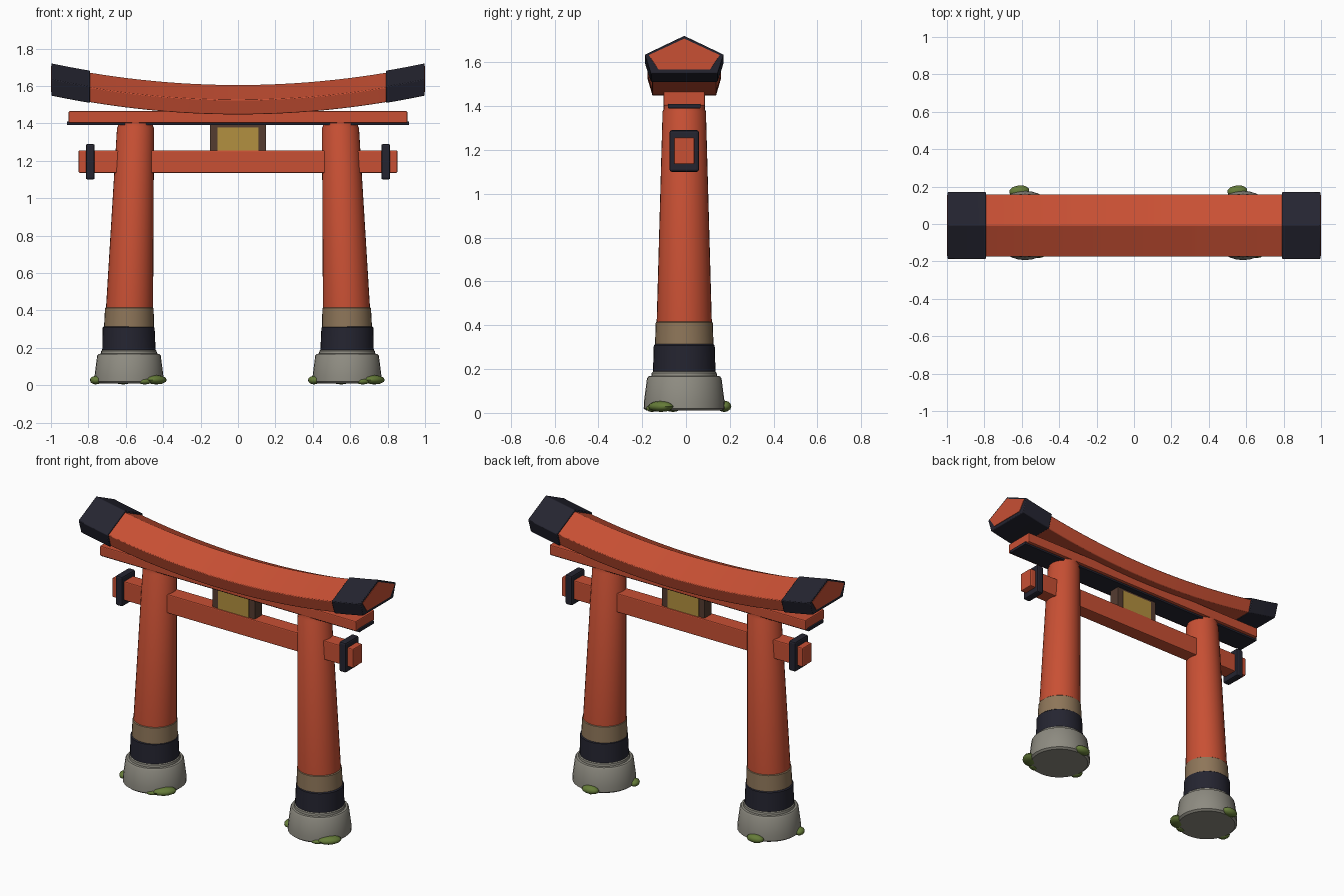
import bpy, bmesh, math
from mathutils import Matrix, Vector

if "Cube" in bpy.data.objects:
    bpy.data.objects.remove(bpy.data.objects["Cube"])

YC = -0.008   # depth centre of the gate


def mat(name, rgb):
    m = bpy.data.materials.new(name)
    m.diffuse_color = (*rgb, 1)
    m.use_nodes = True
    m.node_tree.nodes["Principled BSDF"].inputs["Base Color"].default_value = m.diffuse_color
    return m


RED = mat("vermilion", (0.58, 0.08, 0.034))
BLACK = mat("ink_black", (0.018, 0.018, 0.03))
STONE = mat("stone_grey", (0.27, 0.26, 0.22))
TAN = mat("rope_tan", (0.27, 0.18, 0.10))
GOLD = mat("plaque_gold", (0.45, 0.28, 0.05))
BROWN = mat("dark_wood", (0.09, 0.045, 0.03))
MOSS = mat("moss_green", (0.13, 0.20, 0.04))


def finish(name, bm, material, bevel=0.0, smooth=True):
    bmesh.ops.recalc_face_normals(bm, faces=bm.faces[:])
    me = bpy.data.meshes.new(name)
    bm.to_mesh(me)
    bm.free()
    me.materials.append(material)
    ob = bpy.data.objects.new(name, me)
    bpy.context.collection.objects.link(ob)
    if bevel:
        b = ob.modifiers.new("edge_bevel", 'BEVEL')
        b.width, b.segments, b.limit_method = bevel, 2, 'ANGLE'
    if smooth:
        bpy.ops.object.select_all(action='DESELECT')
        ob.select_set(True)
        bpy.context.view_layer.objects.active = ob
        bpy.ops.object.shade_smooth_by_angle(angle=math.radians(35))
    return ob


def box(name, material, x, y, z, bevel=0.006):
    """Box from (min, max) in x and z, and a half depth y."""
    bm = bmesh.new()
    size = Matrix.Diagonal((x[1] - x[0], 2 * y, z[1] - z[0], 1))
    pos = Matrix.Translation((sum(x) / 2, YC, sum(z) / 2))
    bmesh.ops.create_cube(bm, size=1, matrix=pos @ size)
    return finish(name, bm, material, bevel, smooth=False)


def loft(bm, rings):
    """Closed skin over rings of points with end faces."""
    vs = [[bm.verts.new(p) for p in r] for r in rings]
    n = len(rings[0])
    for a, b in zip(vs, vs[1:]):
        for i in range(n):
            j = (i + 1) % n
            bm.faces.new((a[i], a[j], b[j], b[i]))
    bm.faces.new(vs[0])
    bm.faces.new(vs[-1])


def round_part(name, material, profile, sides=32):
    """Stack of circles given as (centre x, radius, z)."""
    bm = bmesh.new()
    loft(bm, [[(cx + r * math.cos(2 * math.pi * i / sides),
                YC + r * math.sin(2 * math.pi * i / sides), z)
               for i in range(sides)] for cx, r, z in profile])
    return finish(name, bm, material)


# --- Curved roof beam: pentagon section swept along a shallow sag ---
def sag(x):
    return 1.606 + 0.105 * x * x


def section(x, half):
    (_, top), (w, mid), (b, low) = half
    pts = [(0, top), (w, mid), (b, low), (-b, low), (-w, mid)]
    return [(x, YC + y, sag(x) + z) for y, z in pts]


def sweep(name, material, x0, x1, steps, half, bevel=0.004):
    bm = bmesh.new()
    loft(bm, [section(x0 + (x1 - x0) * i / steps, half) for i in range(steps + 1)])
    return finish(name, bm, material, bevel)


BODY = ((0, 0), (0.168, -0.08), (0.145, -0.158))
CAP = ((0, 0.011), (0.18, -0.075), (0.152, -0.162))
INSET = ((0, -0.003), (0.162, -0.078), (0.118, -0.143))
sweep("roof_beam", RED, -0.85, 0.85, 28, BODY)
for side, s in (("left", -1), ("right", 1)):
    sweep(f"roof_cap_{side}", BLACK, s * 0.792, s * 0.997, 4, CAP)
    sweep(f"roof_end_plate_{side}", RED, s * 0.994, s * 1.0, 1, INSET, 0)

# --- Straight beams ---
box("upper_beam", RED, (-0.905, 0.905), 0.095, (1.402, 1.466))
box("upper_beam_underside", BLACK, (-0.915, 0.915), 0.074, (1.39, 1.41), 0.003)
box("lower_beam", RED, (-0.852, 0.852), 0.047, (1.135, 1.256))
for side, s in (("left", -1), ("right", 1)):
    box(f"beam_band_{side}", BLACK, (s * 0.79 - 0.024, s * 0.79 + 0.024),
        0.067, (1.10, 1.29), 0.01)

# --- Name plaque, blank on both faces ---
box("plaque_frame", BROWN, (-0.15, 0.15), 0.036, (1.25, 1.395), 0.003)
box("plaque_panel", GOLD, (-0.11, 0.11), 0.041, (1.25, 1.378), 0.003)

# --- Pillars, leaning slightly inward, with feet ---
for side, s in (("left", -1), ("right", 1)):
    c = s * 0.583
    round_part(f"pillar_{side}", RED,
               [(s * 0.583, 0.128, 0.18), (s * 0.58, 0.126, 0.41),
                (s * 0.548, 0.099, 1.375), (s * 0.548, 0.094, 1.385),
                (s * 0.548, 0.094, 1.41)])
    round_part(f"rope_wrap_{side}", TAN,
               [(c, 0.134, 0.30), (s * 0.581, 0.130, 0.412), (s * 0.581, 0.124, 0.417)])
    round_part(f"pillar_collar_{side}", BLACK,
               [(c, 0.137, 0.175), (c, 0.143, 0.181), (s * 0.585, 0.139, 0.308),
                (s * 0.585, 0.132, 0.314)])
    round_part(f"stone_base_{side}", STONE,
               [(c, 0.172, 0.01), (c, 0.185, 0.02), (c, 0.184, 0.05),
                (c, 0.170, 0.158), (c, 0.163, 0.167), (c, 0.15, 0.169),
                (c, 0.148, 0.183), (c, 0.142, 0.189)])
    # Moss clumps around the foot: offset x, y, radii, turn
    bm = bmesh.new()
    for x, y, rx, ry, rz, turn in ((0.145, -0.115, 0.07, 0.045, 0.025, 0.8),
                                   (0.085, -0.155, 0.04, 0.025, 0.016, 0.4),
                                   (-0.178, -0.06, 0.04, 0.03, 0.023, 1.9),
                                   (-0.03, 0.175, 0.055, 0.032, 0.026, 0.1)):
        m = (Matrix.Translation(Vector((c + x, y, rz + 0.004)))
             @ Matrix.Rotation(turn, 4, 'Z') @ Matrix.Diagonal((rx, ry, rz, 1)))
        bmesh.ops.create_icosphere(bm, subdivisions=2, radius=1, matrix=m)
    finish(f"moss_{side}", bm, MOSS)
